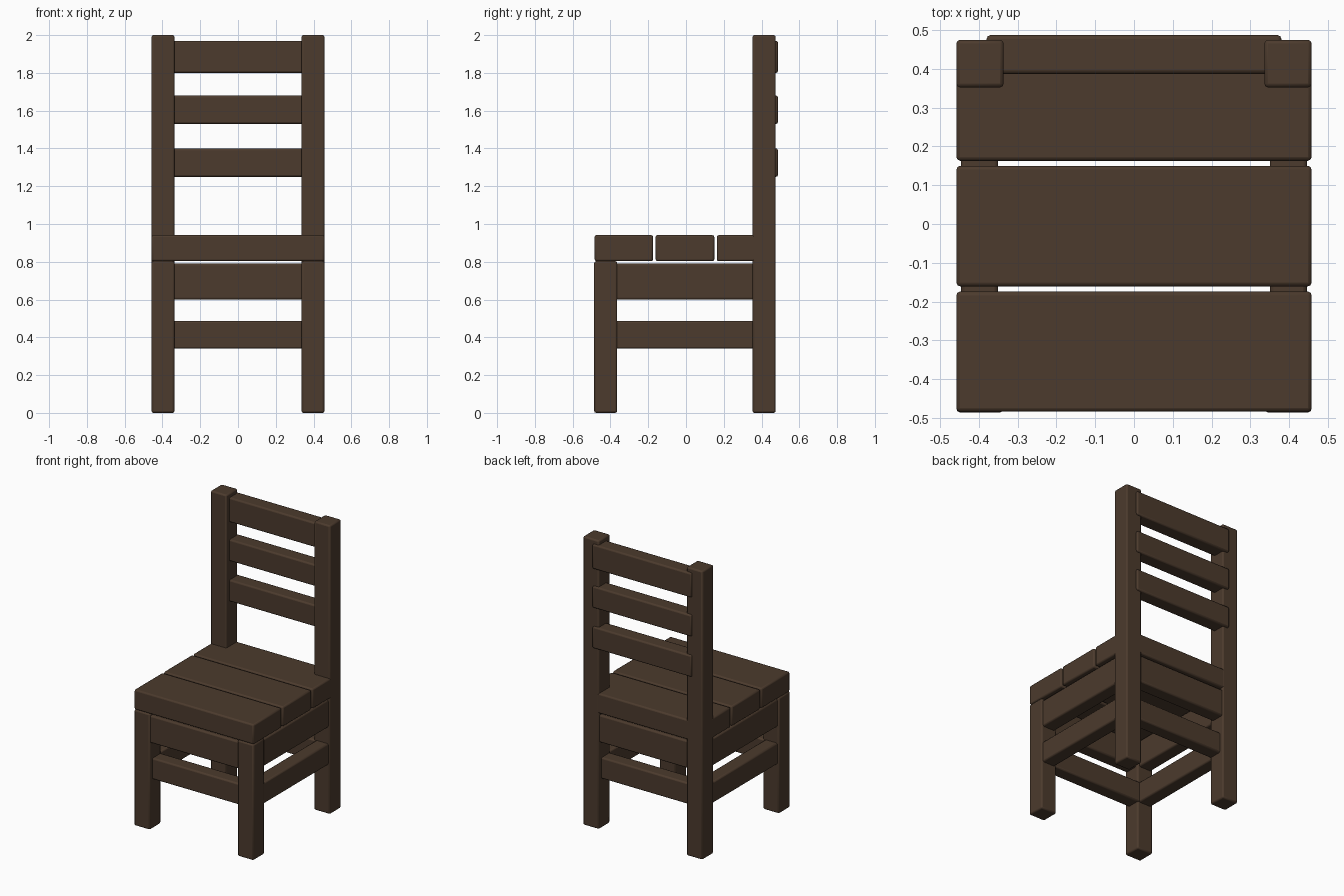
import bpy

if "Cube" in bpy.data.objects:
    bpy.data.objects.remove(bpy.data.objects["Cube"])

wood = bpy.data.materials.new("dark_brown_wood")
wood.diffuse_color = (0.072, 0.043, 0.026, 1)
wood.use_nodes = True
wood.node_tree.nodes["Principled BSDF"].inputs["Base Color"].default_value = wood.diffuse_color


def plank(name, x, y, z):
    """Softly bevelled board spanning the given x, y and z ranges."""
    spans = (x, y, z)
    bpy.ops.mesh.primitive_cube_add(size=1, location=[(a + b) / 2 for a, b in spans])
    ob = bpy.context.object
    ob.name = name
    ob.scale = [b - a for a, b in spans]
    bpy.ops.object.transform_apply(location=False, rotation=False, scale=True)
    ob.data.materials.append(wood)
    bevel = ob.modifiers.new("soft_edges", 'BEVEL')
    bevel.width = 0.01
    bevel.segments = 2
    bpy.ops.object.shade_smooth_by_angle()
    return ob


# Seat boards, front to back
for i, y in enumerate([(-0.484, -0.174), (-0.161, 0.150), (0.163, 0.474)]):
    plank(f"seat_board_{i + 1}", (-0.458, 0.458), y, (0.803, 0.941))

RAILS = {"upper": (0.60, 0.79), "lower": (0.34, 0.487)}

# Legs and side rails, mirrored left and right
for side, s in (("left", -1), ("right", 1)):
    post_x = sorted((s * 0.336, s * 0.458))
    plank(f"front_leg_{side}", post_x, (-0.486, -0.364), (0, 0.803))
    plank(f"back_post_{side}", post_x, (0.352, 0.475), (0, 2))
    for level, z in RAILS.items():
        plank(f"side_rail_{level}_{side}", sorted((s * 0.35, s * 0.446)),
              (-0.40, 0.39), z)

# Front and back rails
for level, z in RAILS.items():
    inset = 0.008 if level == "upper" else 0.03
    for end, s, face in (("front", -1, 0.486), ("back", 1, 0.475)):
        y = sorted((s * (face - inset), s * (face - inset - 0.095)))
        plank(f"{end}_rail_{level}", (-0.38, 0.38), y, z)

# Backrest slats, slightly proud of the posts at the rear
for i, z in enumerate([(1.25, 1.40), (1.53, 1.68), (1.80, 1.97)]):
    plank(f"back_slat_{i + 1}", (-0.38, 0.38), (0.387, 0.487), z)
